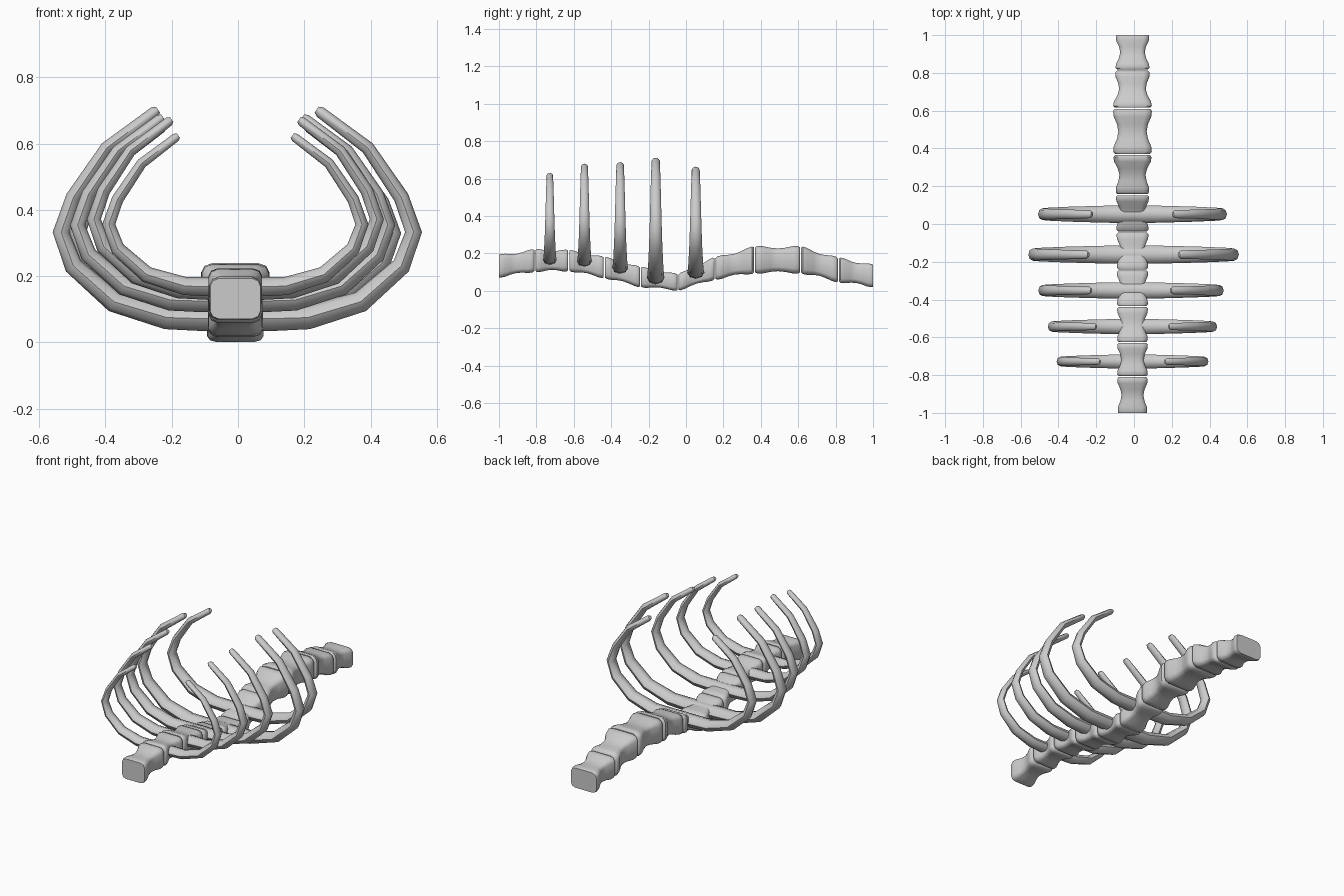
import bpy, bmesh, math
from mathutils import Vector

if "Cube" in bpy.data.objects:
    bpy.data.objects.remove(bpy.data.objects["Cube"])


def loft(name, rings):
    """Skin a closed tube through equal-length rings of points, capped at both ends."""
    bm = bmesh.new()
    rows = [[bm.verts.new(p) for p in ring] for ring in rings]
    n = len(rows[0])
    for a, b in zip(rows, rows[1:]):
        for i in range(n):
            j = (i + 1) % n
            bm.faces.new((a[i], a[j], b[j], b[i]))
    bm.faces.new(rows[0][::-1])
    bm.faces.new(rows[-1])
    bmesh.ops.recalc_face_normals(bm, faces=bm.faces)
    me = bpy.data.meshes.new(name)
    bm.to_mesh(me)
    bm.free()
    ob = bpy.data.objects.new(name, me)
    bpy.context.collection.objects.link(ob)
    bpy.context.view_layer.objects.active = ob
    bpy.ops.object.select_all(action='DESELECT')
    ob.select_set(True)
    bpy.ops.object.shade_smooth_by_angle(angle=math.radians(50))
    return ob


# Spine joints: y, centre height, half width, half height
JOINTS = [(-1.0, .132, .078, .063), (-.808, .162, .081, .062),
          (-.627, .162, .081, .058), (-.437, .125, .082, .059),
          (-.243, .074, .083, .056), (-.043, .046, .085, .046),
          (.155, .120, .088, .062), (.367, .166, .102, .074),
          (.613, .166, .103, .074), (.815, .112, .090, .068),
          (1.0, .080, .088, .062)]
# Vertebra profile: position along, width scale, height scale
WAIST = [(0, .90, .90), (.05, 1, 1), (.17, .97, .98), (.34, .80, .87),
         (.5, .73, .82), (.66, .80, .87), (.83, .97, .98), (.95, 1, 1), (1, .90, .90)]
# One quarter of the rounded square section
CORNER = [(1, .62), (.90, .88), (.66, 1)]
SECTION = (CORNER + [(-x, z) for x, z in CORNER[::-1]]
           + [(-x, -z) for x, z in CORNER] + [(x, -z) for x, z in CORNER[::-1]])
SPINE_X = -.008

for k, (a, b) in enumerate(zip(JOINTS, JOINTS[1:])):
    gap_a = .003 if k else 0
    gap_b = .003 if k < len(JOINTS) - 2 else 0
    rings = []
    for t, sx, sz in WAIST:
        y0, y1 = a[0] + gap_a, b[0] - gap_b
        y = y0 + (y1 - y0) * t
        zc, w, h = (a[i] + (b[i] - a[i]) * t for i in (1, 2, 3))
        # end edges of the outermost vertebrae stay nearly full width
        if (k == 0 and t == 0) or (k == len(JOINTS) - 2 and t == 1):
            sx = sz = .97
        rings.append([(SPINE_X + x * w * sx, y, zc + z * h * sz) for x, z in SECTION])
    loft(f"vertebra_{k + 1}", rings)

# Rib path on one side: across, up, thickness
HALF = [(0, 0, 1), (.2, 0, 1), (.4, .005, .95), (.7, .08, .86), (.93, .25, .75),
        (1, .41, .68), (.93, .575, .62), (.74, .81, .54), (.47, .98, .46), (.45, .992, .28)]
PATH = [(-u, v, r) for u, v, r in HALF[:0:-1]] + HALF

# Ribs: y, centre x, half span, base height, tip height, thickness
RIBS = [(-.728, -.008, .382, .168, .628, .037), (-.543, -.008, .427, .160, .677, .040),
        (-.352, -.016, .468, .125, .685, .043), (-.162, -.002, .532, .072, .708, .048),
        (.052, -.008, .476, .100, .660, .046)]

for k, (y, cx, span, z0, z1, rad) in enumerate(RIBS):
    pts = [Vector((cx + u * span, y, z0 + v * (z1 - z0))) for u, v, _ in PATH]
    rings = []
    for i, p in enumerate(pts):
        d = (pts[min(i + 1, len(pts) - 1)] - pts[max(i - 1, 0)]).normalized()
        side = Vector((-d.z, 0, d.x))
        r = rad * PATH[i][2]
        rings.append([p + side * (.78 * r * math.cos(s * math.pi / 4))
                      + Vector((0, r * math.sin(s * math.pi / 4), 0)) for s in range(8)])
    loft(f"rib_{k + 1}", rings)
